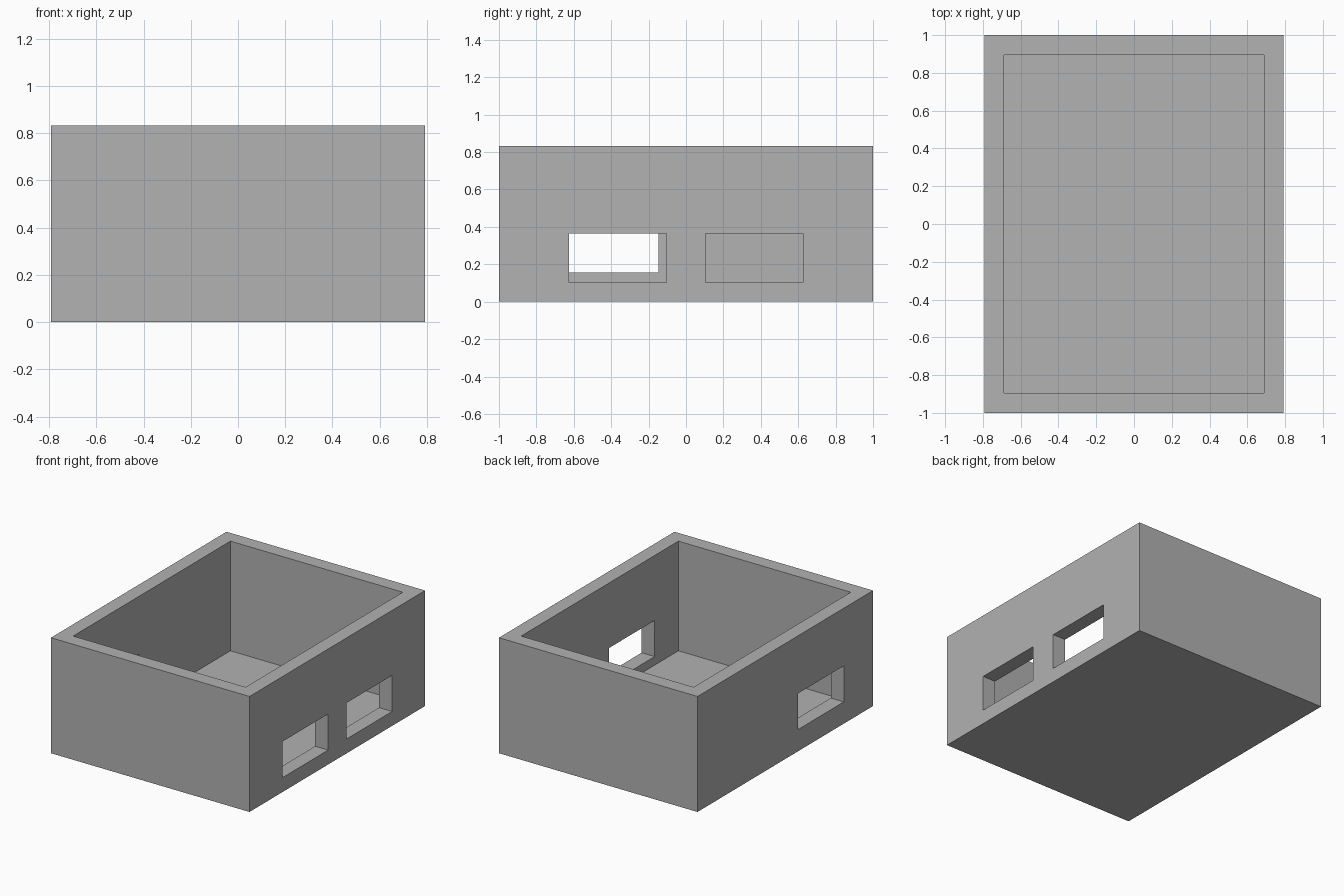
import bpy
from mathutils import Vector

old = bpy.data.objects.get("Cube")
if old:
    bpy.data.objects.remove(old, do_unlink=True)

# Overall sizes
HALF_X, HALF_Y, HEIGHT = 0.792, 1.0, 0.833
WALL, FLOOR = 0.104, 0.042

grey = bpy.data.materials.new("plain_grey")
grey.use_nodes = True
colour = (0.445, 0.445, 0.445, 1)
grey.diffuse_color = colour
grey.node_tree.nodes["Principled BSDF"].inputs["Base Color"].default_value = colour


def block(name, low, high):
    """Axis-aligned box between two corners."""
    low, high = Vector(low), Vector(high)
    bpy.ops.mesh.primitive_cube_add(size=1)
    obj = bpy.context.object
    obj.name = obj.data.name = name
    for v in obj.data.vertices:
        v.co = (low + high) / 2 + v.co * (high - low)
    obj.data.materials.append(grey)
    return obj


def cut(target, cutter):
    """Subtract the cutter from the target, then discard the cutter."""
    cutter.hide_render = True
    mod = target.modifiers.new("cut", "BOOLEAN")
    mod.operation = "DIFFERENCE"
    mod.solver = "EXACT"
    mod.object = cutter
    bpy.context.view_layer.objects.active = target
    bpy.ops.object.modifier_apply(modifier=mod.name)
    bpy.data.objects.remove(cutter, do_unlink=True)


# Open-topped box with a thin floor
box = block("open_box", (-HALF_X, -HALF_Y, 0), (HALF_X, HALF_Y, HEIGHT))
cut(box, block("cavity", (WALL - HALF_X, WALL - HALF_Y, FLOOR),
               (HALF_X - WALL, HALF_Y - WALL, HEIGHT + 0.2)))

# Openings: side, start along y, sill height
WIDTH, TALL = 0.521, 0.26
for side, y, z in ((1, -0.625, 0.104), (1, 0.104, 0.104), (-1, -0.667, 0.157)):
    xs = sorted((side * (HALF_X - WALL - 0.05), side * (HALF_X + 0.05)))
    cut(box, block("opening", (xs[0], y, z), (xs[1], y + WIDTH, z + TALL)))
